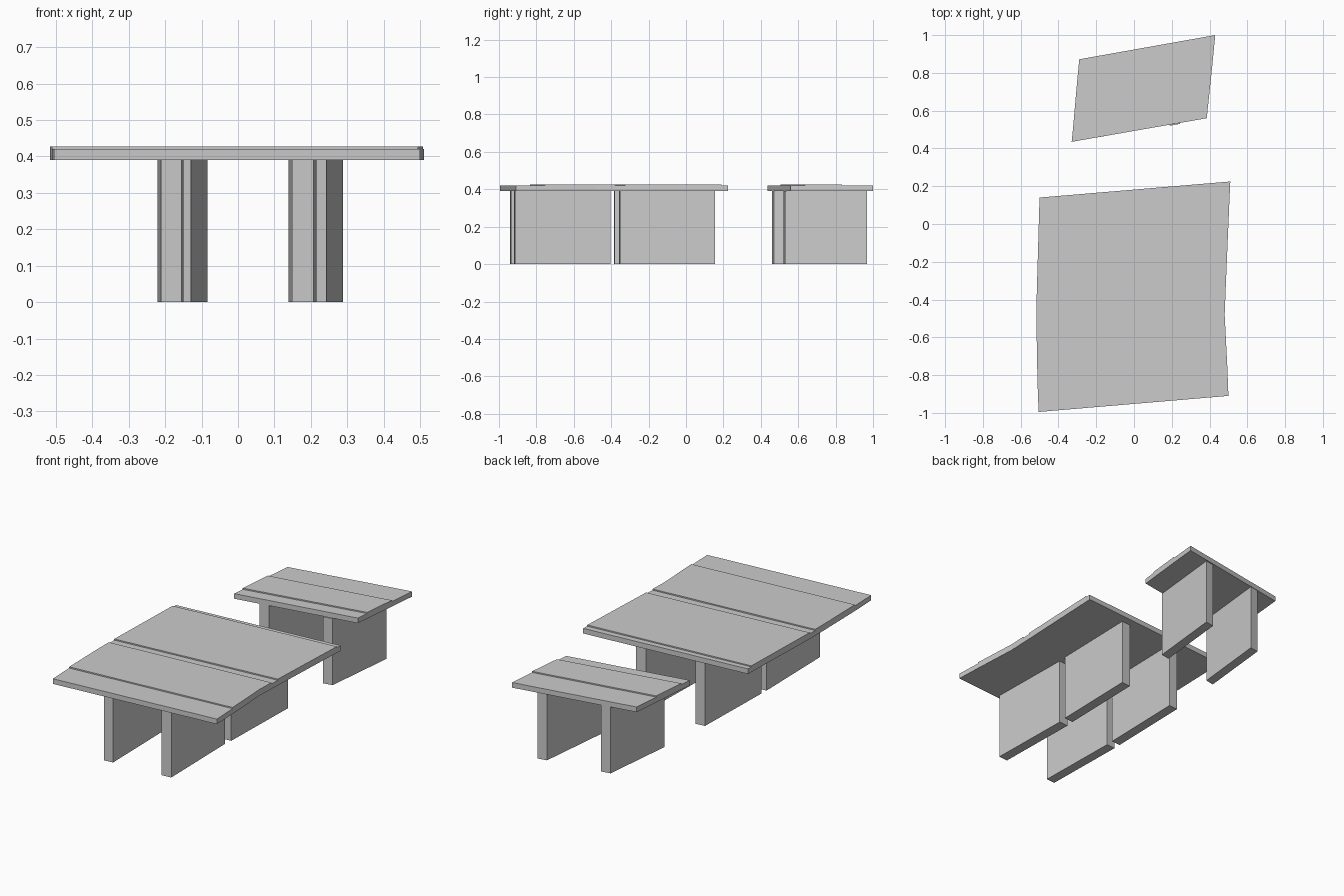
import bpy
import bmesh

if "Cube" in bpy.data.objects:
    bpy.data.objects.remove(bpy.data.objects["Cube"], do_unlink=True)

GREY = (0.6, 0.6, 0.6, 1.0)
stone = bpy.data.materials.new("plain grey")
stone.use_nodes = True
stone.diffuse_color = GREY
stone.node_tree.nodes["Principled BSDF"].inputs["Base Color"].default_value = GREY

UNDERSIDE, TOP, RAISED = 0.39, 0.42, 0.427


def prism(name, outline, low, high):
    """Extrude a flat counter-clockwise outline between two heights."""
    bm = bmesh.new()
    base = bm.faces.new([bm.verts.new((x, y, low)) for x, y in outline])
    grown = bmesh.ops.extrude_face_region(bm, geom=[base], use_keep_orig=True)
    for v in grown["geom"]:
        if isinstance(v, bmesh.types.BMVert):
            v.co.z = high
    bmesh.ops.recalc_face_normals(bm, faces=bm.faces)
    mesh = bpy.data.meshes.new(name)
    bm.to_mesh(mesh)
    bm.free()
    mesh.materials.append(stone)
    obj = bpy.data.objects.new(name, mesh)
    bpy.context.collection.objects.link(obj)
    return obj


def strip(name, rows, low, high):
    """Slab whose rows run front to back, each a right and a left end point."""
    right = [r[0] for r in rows]
    left = [r[1] for r in rows]
    prism(name, left + right[::-1], low, high)


def leg(name, front_right, front_left, shift):
    """Upright panel: its front edge swept backwards by a shift."""
    back = [(x + shift[0], y + shift[1]) for x, y in (front_left, front_right)]
    prism(name, [front_right, front_left] + back, 0, UNDERSIDE)


# Large table top: front edge, step, bend, groove front, groove back, rear step, rear edge
large = [
    ((-0.505, -0.995), (0.50, -0.91)),
    ((-0.511, -0.835), (0.494, -0.755)),
    ((-0.516, -0.56), (0.48, -0.48)),
    ((-0.516, -0.46), (0.484, -0.38)),
    ((-0.516, -0.41), (0.486, -0.325)),
    ((-0.501, 0.11), (0.508, 0.19)),
    ((-0.50, 0.14), (0.51, 0.225)),
]
strip("large_table_top", large, UNDERSIDE, TOP)
strip("large_front_plank", large[1:4], TOP, RAISED)
strip("large_rear_plank", large[4:6], TOP, RAISED)

# Small table top
small = [
    ((-0.33, 0.435), (0.385, 0.56)),
    ((-0.323, 0.505), (0.393, 0.635)),
    ((-0.305, 0.71), (0.414, 0.835)),
    ((-0.29, 0.872), (0.43, 1.0)),
]
strip("small_table_top", small, UNDERSIDE, TOP)
strip("small_plank", small[1:3], TOP, RAISED)

# Panel legs: two pairs under the large table, one under the small
FRONT_SHIFT, REAR_SHIFT, SMALL_SHIFT = (-0.009, 0.51), (0.012, 0.508), (0.045, 0.437)
leg("large_front_right_leg", (-0.212, -0.941), (-0.155, -0.936), FRONT_SHIFT)
leg("large_front_left_leg", (0.148, -0.919), (0.207, -0.914), FRONT_SHIFT)
leg("large_rear_right_leg", (-0.22, -0.386), (-0.162, -0.381), REAR_SHIFT)
leg("large_rear_left_leg", (0.144, -0.358), (0.203, -0.353), REAR_SHIFT)
leg("small_right_leg", (-0.184, 0.46), (-0.129, 0.47), SMALL_SHIFT)
leg("small_left_leg", (0.187, 0.52), (0.243, 0.53), SMALL_SHIFT)
